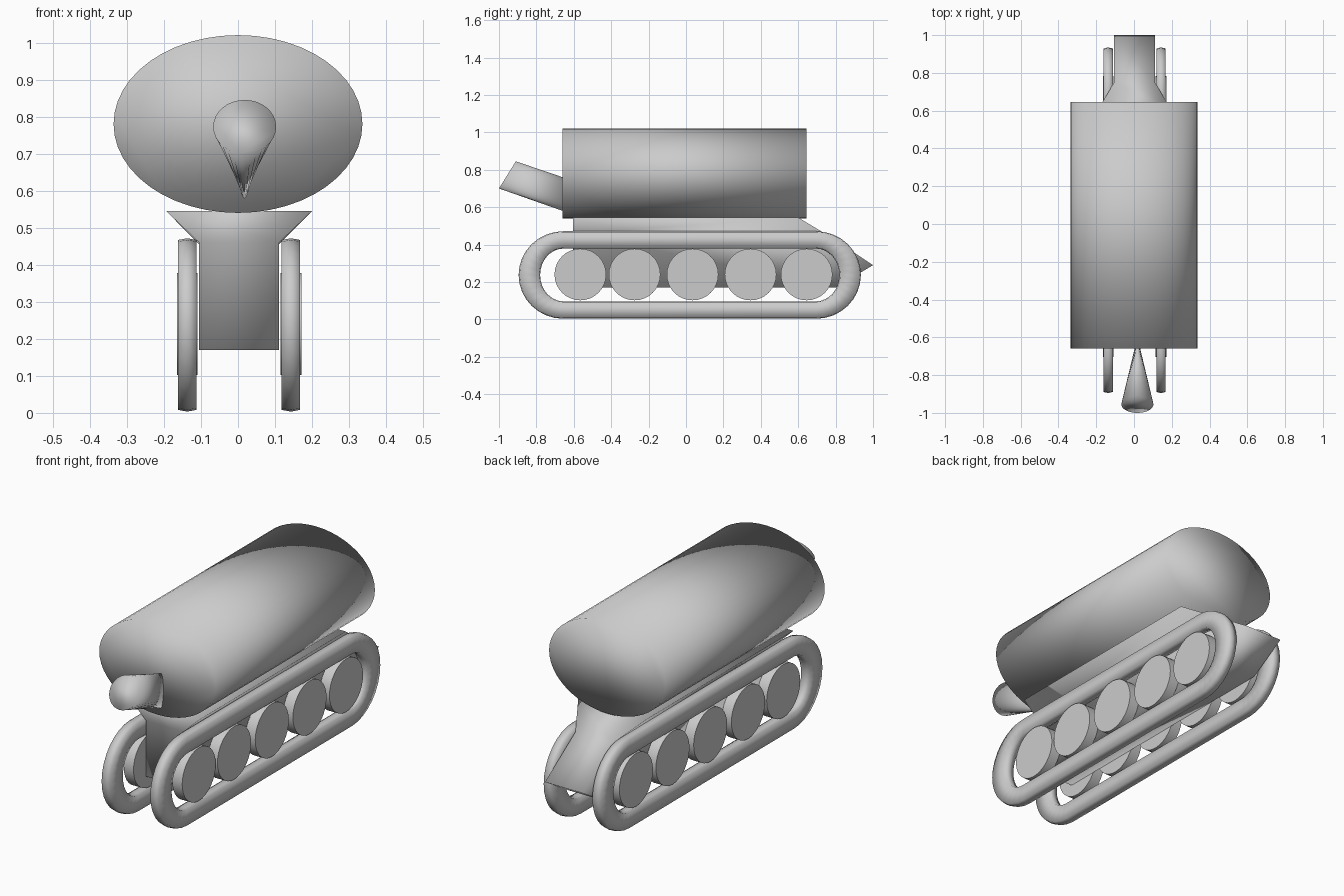
import bpy, bmesh
from math import sin, cos, pi

if "Cube" in bpy.data.objects:
    bpy.data.objects.remove(bpy.data.objects["Cube"])

MID = 0.003  # lateral centre of the undercarriage


def make(name, verts, faces, smooth=True):
    """Create a mesh object with consistent outward normals."""
    mesh = bpy.data.meshes.new(name)
    mesh.from_pydata(verts, [], faces)
    bm = bmesh.new()
    bm.from_mesh(mesh)
    bmesh.ops.recalc_face_normals(bm, faces=bm.faces)
    bm.to_mesh(mesh)
    bm.free()
    for p in mesh.polygons:
        p.use_smooth = smooth
    ob = bpy.data.objects.new(name, mesh)
    bpy.context.collection.objects.link(ob)
    return ob


def loft(name, rings, closed=False, smooth=True):
    """Skin equal-length rings; cap the ends unless closed into a loop."""
    n, m = len(rings[0]), len(rings)
    verts = [v for r in rings for v in r]
    faces = []
    for i in range(m if closed else m - 1):
        a, b = i * n, (i + 1) % m * n
        for j in range(n):
            k = (j + 1) % n
            faces.append((a + j, a + k, b + k, b + j))
    if not closed:
        faces += [tuple(range(n)), tuple(range((m - 1) * n, m * n))]
    return make(name, verts, faces, smooth)


def angles(n):
    return [2 * pi * i / n for i in range(n)]


# Elliptical tank
loft("tank", [[(0.336 * cos(a), y, 0.78 + 0.24 * sin(a)) for a in angles(48)]
              for y in (-0.66, 0.645)])

# Hull: narrow box with flared top and wedge-shaped tail
half = [(0.108, -0.605, 0.17), (0.108, -0.605, 0.46), (0.197, -0.605, 0.545),
        (0.197, 0.60, 0.545), (0.108, 0.75, 0.455), (0.108, 1.0, 0.29),
        (0.108, 0.80, 0.17)]
verts = [(MID + s * x, y, z) for s in (1, -1) for x, y, z in half]
faces = [(0, 1, 8, 7), (1, 2, 9, 8), (2, 3, 10, 9), (3, 4, 11, 10),
         (4, 5, 12, 11), (5, 6, 13, 12), (6, 0, 7, 13)]
for o in (0, 7):
    faces += [(o, o + 1, o + 4, o + 5, o + 6), (o + 1, o + 2, o + 3, o + 4)]
make("hull", verts, faces)

# Nozzle: tilted round mouth pinched to an upright edge inside the tank
mouth, pinch = [], []
for a in angles(32):
    c, s = cos(a), sin(a)
    mouth.append((0.018 + 0.085 * c, -0.955 + 0.045 * s, 0.7725 + 0.0725 * s))
    pinch.append((0.018 + 0.008 * c, -0.63, 0.66 + 0.09 * s))
loft("nozzle", [mouth, pinch])

# Track loop: hexagonal section swept around a stadium
SECTION = [(0, 1), (0.025, 0.9), (0.025, -0.9), (0, -1), (-0.025, -0.9), (-0.025, 0.9)]


def track(name, x):
    rings = []
    n = 16
    for yc, start in ((0.695, -pi / 2), (-0.655, pi / 2)):
        for i in range(n + 1):
            a = start + pi * i / n
            c, s = cos(a), sin(a)
            rings.append([(x + dx, yc + (0.1825 + 0.0575 * t) * c,
                           0.2375 + (0.1875 + 0.0465 * t) * s) for dx, t in SECTION])
    loft(name, rings, closed=True)


# Road wheels: flat-faced discs
def wheel(name, x, y):
    ob = loft(name, [[(x + d, y + 0.138 * cos(a), 0.24 + 0.138 * sin(a))
                      for a in angles(32)] for d in (-0.028, 0.028)])
    for p in ob.data.polygons:
        p.use_smooth = len(p.vertices) == 4
    for e in ob.data.edges:  # keep the rims crisp
        v0, v1 = (ob.data.vertices[i].co for i in e.vertices)
        e.use_edge_sharp = abs(v0.x - v1.x) < 1e-5


for side, s in (("left", -1), ("right", 1)):
    track(side + "_track", MID + s * 0.14)
    for i, y in enumerate((-0.565, -0.275, 0.035, 0.345, 0.645)):
        wheel(f"{side}_wheel_{i + 1}", MID + s * 0.14, y)
